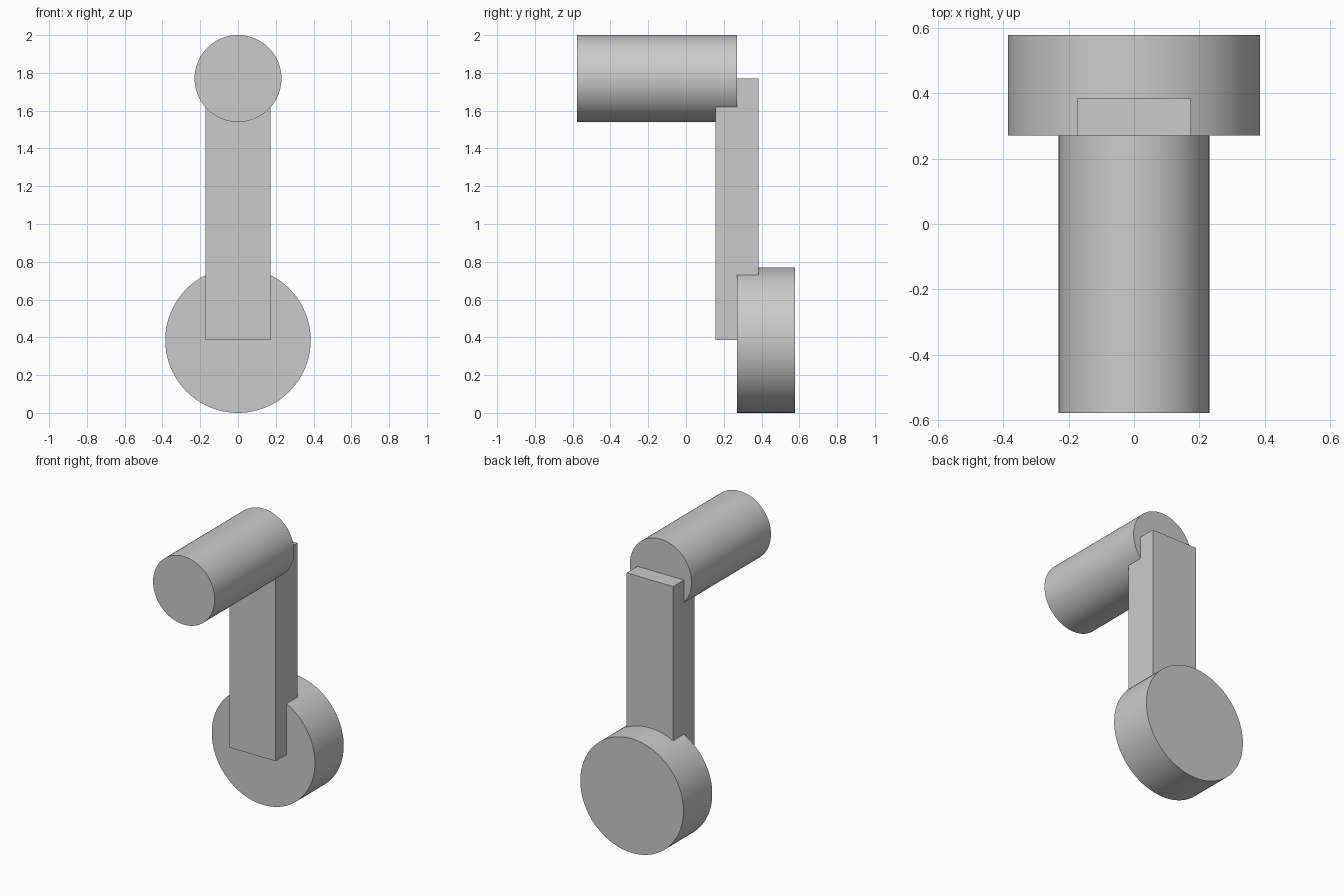
import bpy
import math

cube = bpy.data.objects.get("Cube")
if cube:
    bpy.data.objects.remove(cube, do_unlink=True)

grey = bpy.data.materials.new("plain_grey")
grey.use_nodes = True
colour = (0.6, 0.6, 0.6, 1)
grey.diffuse_color = colour
grey.node_tree.nodes["Principled BSDF"].inputs["Base Color"].default_value = colour

PIVOT_Z, GRIP_Z = 0.385, 1.77


def cylinder(name, radius, y0, y1, z):
    """Smooth cylinder lying along y."""
    bpy.ops.mesh.primitive_cylinder_add(
        vertices=96, radius=radius, depth=y1 - y0,
        location=(0, (y0 + y1) / 2, z), rotation=(math.pi / 2, 0, 0))
    obj = bpy.context.object
    obj.name = name
    obj.data.materials.append(grey)
    bpy.ops.object.shade_smooth_by_angle(angle=math.radians(30))


# Pivot disc at the bottom and grip at the top
cylinder("pivot_disc", 0.385, 0.27, 0.577, PIVOT_Z)
cylinder("grip", 0.23, -0.577, 0.27, GRIP_Z)

# Crank arm running between the two axes
bpy.ops.mesh.primitive_cube_add(size=1, location=(0, 0.27, (PIVOT_Z + GRIP_Z) / 2))
arm = bpy.context.object
arm.name = "crank_arm"
arm.scale = (0.346, 0.23, GRIP_Z - PIVOT_Z)
bpy.ops.object.transform_apply(location=False, rotation=False, scale=True)
arm.data.materials.append(grey)
